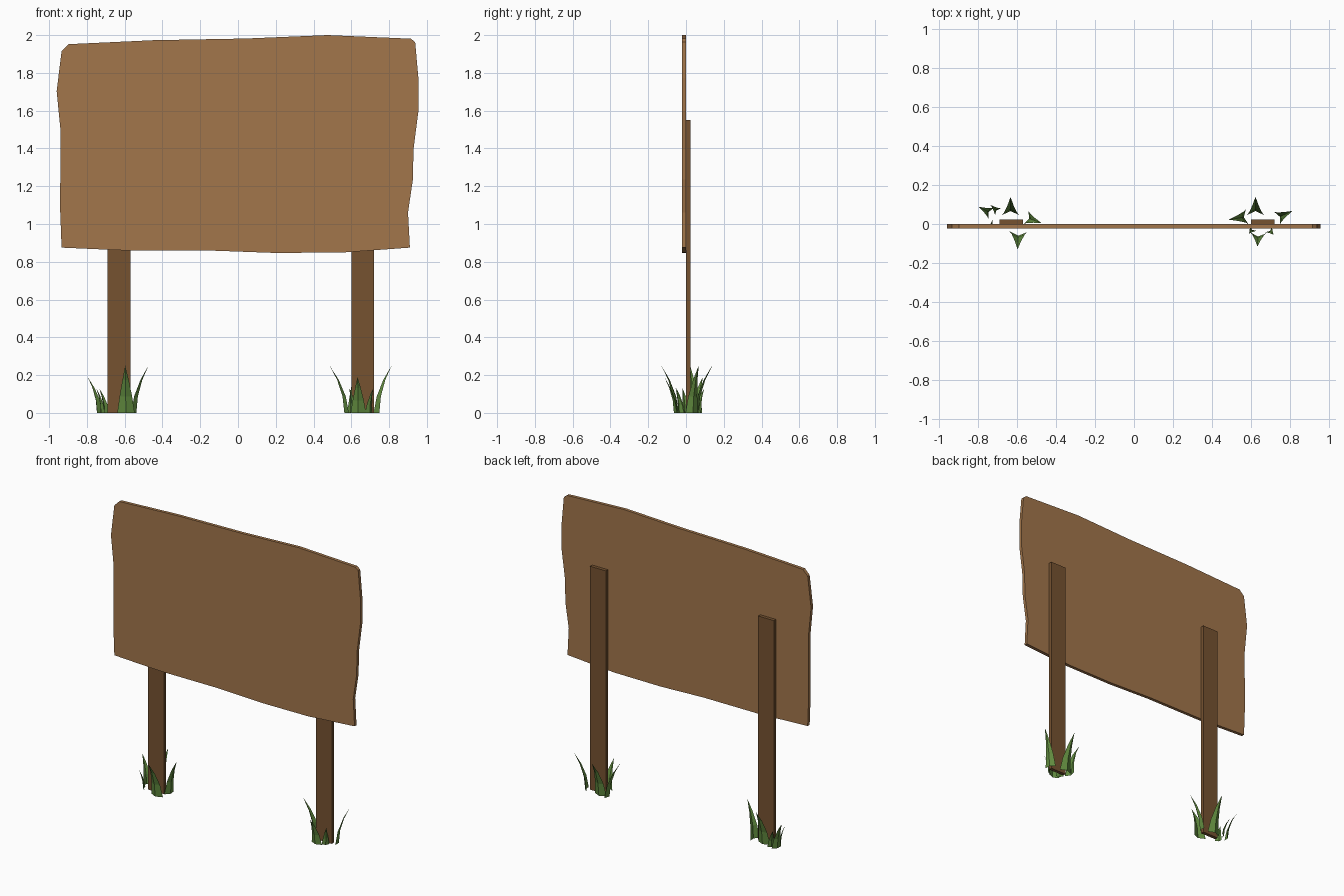
import bpy, bmesh
from mathutils import Vector

if "Cube" in bpy.data.objects:
    bpy.data.objects.remove(bpy.data.objects["Cube"])


def material(name, rgb):
    m = bpy.data.materials.new(name)
    m.diffuse_color = (*rgb, 1)
    m.use_nodes = True
    m.node_tree.nodes["Principled BSDF"].inputs["Base Color"].default_value = m.diffuse_color
    return m


BOARD = material("board_wood", (0.36, 0.18, 0.07))
POST = material("post_wood", (0.18, 0.085, 0.03))
GRASS = material("grass_green", (0.12, 0.26, 0.05))


def add_object(name, bm, mat):
    mesh = bpy.data.meshes.new(name)
    bm.to_mesh(mesh)
    bm.free()
    mesh.materials.append(mat)
    ob = bpy.data.objects.new(name, mesh)
    bpy.context.collection.objects.link(ob)
    return ob


def slab(name, outline, y0, y1, mat):
    """Extrude an x-z outline from y0 to y1."""
    bm = bmesh.new()
    face = bm.faces.new([bm.verts.new((x, y0, z)) for x, z in outline])
    ext = bmesh.ops.extrude_face_region(bm, geom=[face], use_keep_orig=True)
    verts = [g for g in ext["geom"] if isinstance(g, bmesh.types.BMVert)]
    bmesh.ops.translate(bm, verts=verts, vec=(0, y1 - y0, 0))
    bmesh.ops.recalc_face_normals(bm, faces=bm.faces)
    return add_object(name, bm, mat)


# Rough-cut sign board
slab("sign_board", [
    (-0.934, 1.915), (-0.897, 1.952), (-0.447, 1.973), (0.045, 1.982),
    (0.474, 2.0), (0.915, 1.981), (0.938, 1.963), (0.955, 1.772),
    (0.955, 1.597), (0.929, 1.395), (0.926, 1.236), (0.9, 1.061),
    (0.91, 0.875), (0.553, 0.849), (0.193, 0.847), (-0.135, 0.859),
    (-0.574, 0.859), (-0.934, 0.875), (-0.942, 1.088), (-0.939, 1.49),
    (-0.96, 1.703)], -0.022, 0.0, BOARD)

# Two posts behind the board
for side, x in (("left", -0.63), ("right", 0.66)):
    slab(f"{side}_post", [(x - 0.06, 0), (x + 0.06, 0), (x + 0.06, 1.55), (x - 0.06, 1.55)],
         0.0, 0.023, POST)


# Folded, outward-curving grass blades
def blade(bm, bx, by, tx, ty, height, half):
    base, lean = Vector((bx, by, 0)), Vector((tx - bx, ty - by, 0))
    out = lean.normalized()
    across = Vector((-out.y, out.x, 0))
    rows = []
    for t, w in ((0, 1), (0.35, 0.72), (0.7, 0.36)):
        mid = base + lean * t ** 2 + Vector((0, 0, height * t))
        back = out * (-0.45 * half * w)
        rows.append([bm.verts.new(p) for p in (
            mid - across * half * w + back, mid, mid + across * half * w + back)])
    tip = bm.verts.new(base + lean + Vector((0, 0, height)))
    for a, b in zip(rows, rows[1:]):
        for i in (0, 1):
            bm.faces.new((a[i], b[i], b[i + 1], a[i + 1])[::-1])
    for i in (0, 1):
        bm.faces.new((rows[-1][i], rows[-1][i + 1], tip))


# base x, base y, tip x, tip y, height, half width
CLUMPS = {
    "left_grass": [
        (-0.633, 0.066, -0.633, 0.138, 0.25, 0.045),
        (-0.594, -0.06, -0.597, -0.13, 0.25, 0.046),
        (-0.538, 0.028, -0.474, 0.005, 0.25, 0.036),
        (-0.745, 0.062, -0.796, 0.088, 0.19, 0.033),
        (-0.705, 0.07, -0.735, 0.097, 0.13, 0.024),
        (-0.725, -0.005, -0.75, -0.018, 0.13, 0.024)],
    "right_grass": [
        (0.623, 0.066, 0.623, 0.14, 0.25, 0.045),
        (0.636, -0.064, 0.633, -0.115, 0.19, 0.041),
        (0.748, 0.037, 0.813, 0.067, 0.25, 0.036),
        (0.563, 0.035, 0.485, 0.022, 0.25, 0.039),
        (0.698, -0.035, 0.716, -0.055, 0.13, 0.024),
        (0.605, -0.03, 0.59, -0.05, 0.13, 0.024)],
}
for name, blades in CLUMPS.items():
    bm = bmesh.new()
    for b in blades:
        blade(bm, *b)
    add_object(name, bm, GRASS)
